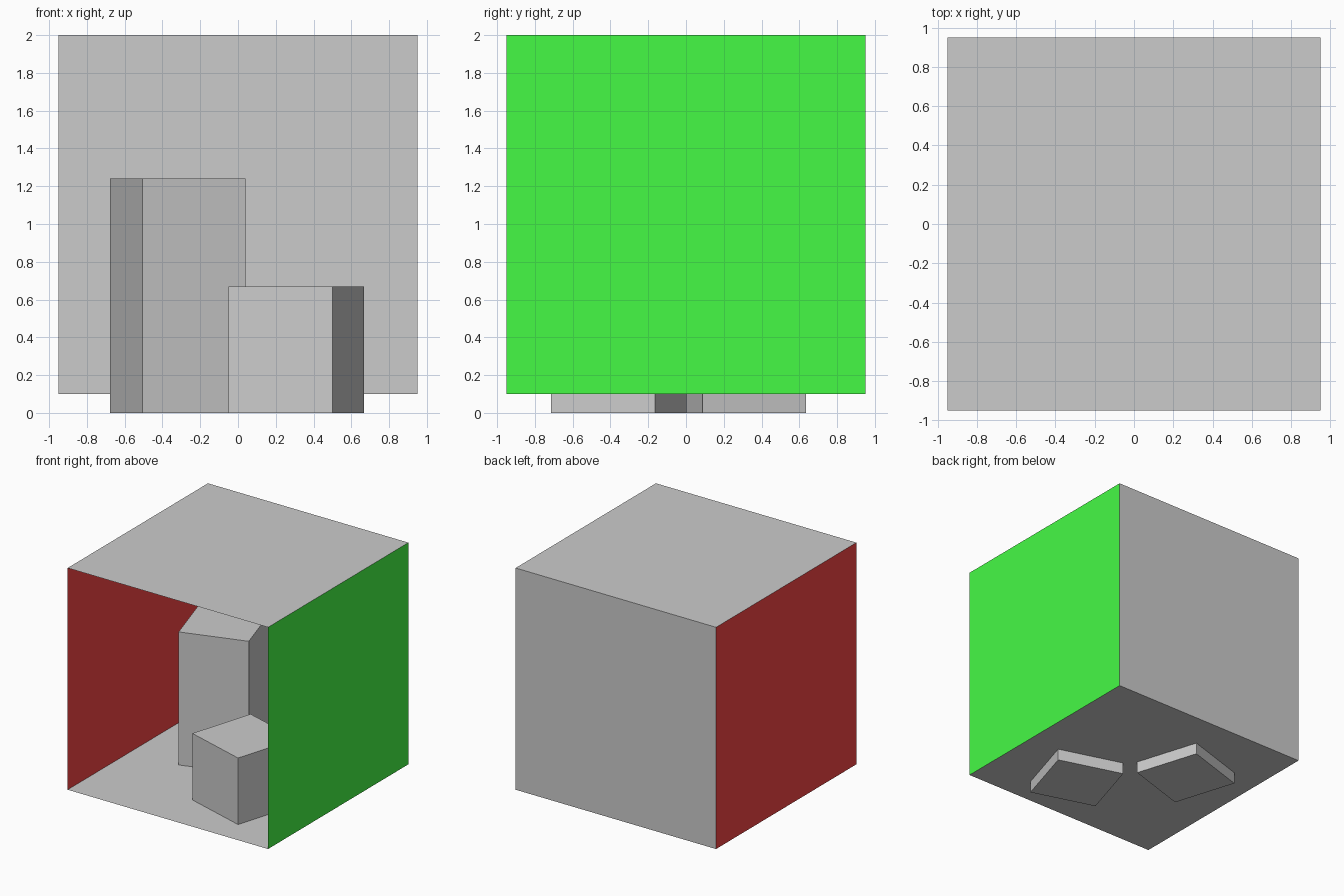
import bpy
from math import radians, pi

if "Cube" in bpy.data.objects:
    bpy.data.objects.remove(bpy.data.objects["Cube"])

HALF = 0.95          # half the room's width
FLOOR_Z = 0.10
MID_Z = FLOOR_Z + HALF


def make_material(name, color):
    mat = bpy.data.materials.new(name)
    mat.diffuse_color = color
    mat.use_nodes = True
    mat.node_tree.nodes["Principled BSDF"].inputs["Base Color"].default_value = mat.diffuse_color
    return mat


def panel(name, location, rotation, mat=None):
    """Square single-sheet panel whose normal faces into the room."""
    bpy.ops.mesh.primitive_plane_add(size=2 * HALF, location=location, rotation=rotation)
    obj = bpy.context.object
    obj.name = name
    if mat:
        obj.data.materials.append(mat)


def block(name, x, y, side, height, angle):
    """Square block turned about z, standing on z = 0 through the floor."""
    bpy.ops.mesh.primitive_cube_add(size=1, location=(x, y, height / 2),
                                    rotation=(0, 0, radians(angle)))
    obj = bpy.context.object
    obj.name = name
    obj.scale = (side, side, height)


red = make_material("red", (0.95, 0.06, 0.06, 1))
green = make_material("green", (0.06, 0.95, 0.06, 1))

# Room shell, open at the front
panel("floor", (0, 0, FLOOR_Z), (0, 0, 0))
panel("ceiling", (0, 0, FLOOR_Z + 2 * HALF), (pi, 0, 0))
panel("back_wall", (0, HALF, MID_Z), (pi / 2, 0, 0))
panel("left_wall", (-HALF, 0, MID_Z), (0, pi / 2, 0), red)
panel("right_wall", (HALF, 0, MID_Z), (0, -pi / 2, 0), green)

# Two turned blocks that poke through the floor
block("tall_block", -0.318, 0.276, 0.572, 1.24, 17.4)
block("short_block", 0.309, -0.356, 0.575, 0.67, -16.9)
